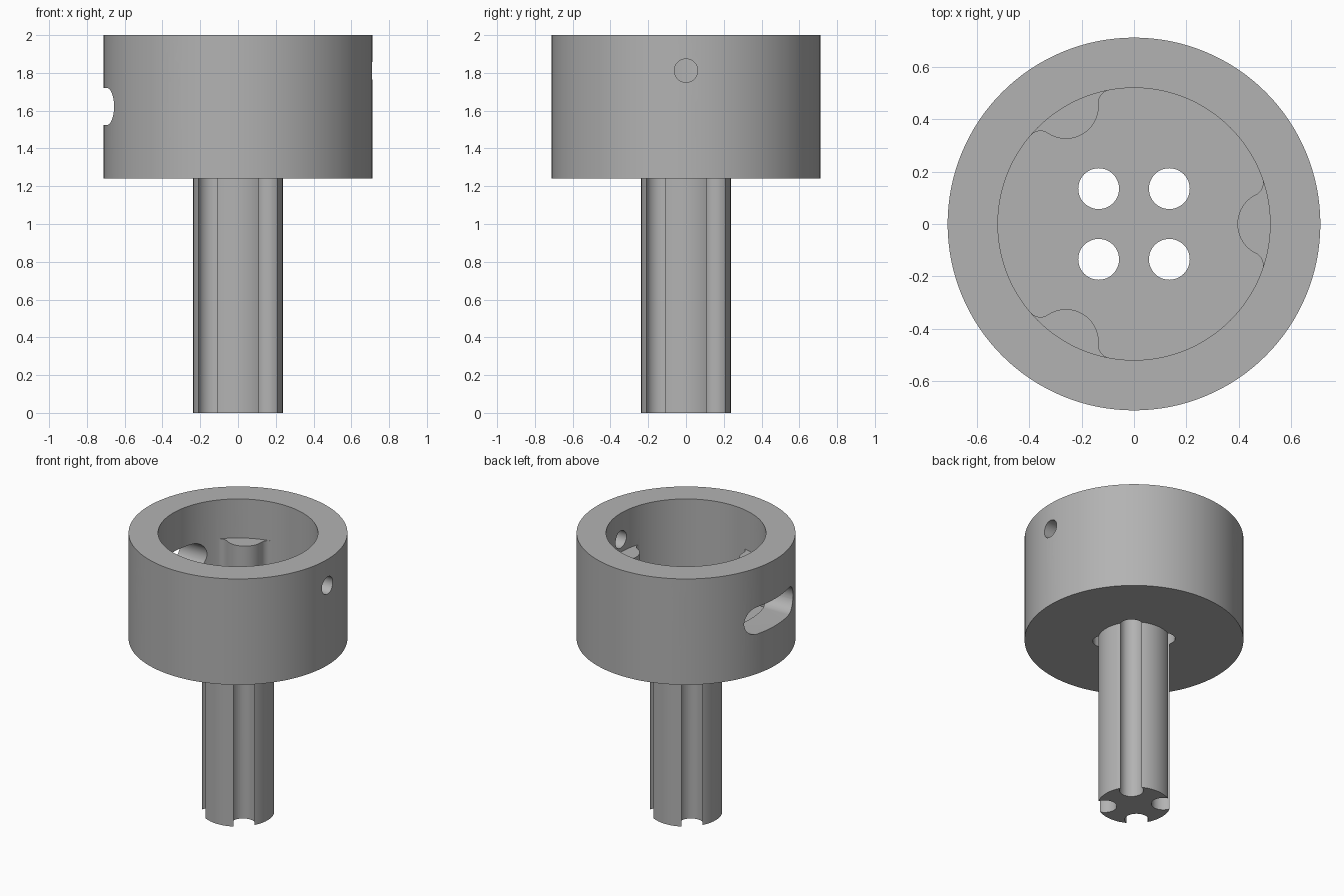
import bpy, bmesh, math
from mathutils import Matrix, Vector

cube = bpy.data.objects.get("Cube")
if cube:
    bpy.data.objects.remove(cube, do_unlink=True)

TOP, BASE, FLOOR, LEDGE = 2.0, 1.24, 1.43, 1.72
R_OUT, R_IN, R_SHAFT = 0.712, 0.52, 0.237

grey = bpy.data.materials.new("plain grey")
grey.use_nodes = True
colour = (0.45, 0.45, 0.45, 1)
grey.diffuse_color = colour
grey.node_tree.nodes["Principled BSDF"].inputs["Base Color"].default_value = colour


def make_object(name, bm):
    bmesh.ops.recalc_face_normals(bm, faces=bm.faces)
    mesh = bpy.data.meshes.new(name)
    bm.to_mesh(mesh)
    bm.free()
    mesh.materials.append(grey)
    obj = bpy.data.objects.new(name, mesh)
    bpy.context.collection.objects.link(obj)
    return obj


def arc(cx, cy, r, start, end, steps):
    """Points along an arc, angles in radians."""
    angles = [start + (end - start) * i / steps for i in range(steps + 1)]
    return [(cx + r * math.cos(a), cy + r * math.sin(a)) for a in angles]


def prism(name, outline, low, high, turn=Matrix()):
    """Extrude a flat outline from low to high, then transform it."""
    bm = bmesh.new()
    face = bm.faces.new([bm.verts.new((x, y, low)) for x, y in outline])
    lift = bmesh.ops.extrude_face_region(bm, geom=[face])["geom"]
    moved = [v for v in lift if isinstance(v, bmesh.types.BMVert)]
    bmesh.ops.translate(bm, verts=moved, vec=(0, 0, high - low))
    bm.transform(turn)
    return make_object(name, bm)


def lathe(name, profile, steps):
    bm = bmesh.new()
    verts = [bm.verts.new((r, 0, z)) for r, z in profile]
    edges = [bm.edges.new(pair) for pair in zip(verts, verts[1:])]
    bmesh.ops.spin(bm, geom=verts + edges, cent=(0, 0, 0), axis=(0, 0, 1),
                   angle=math.tau, steps=steps, use_merge=False)
    bmesh.ops.remove_doubles(bm, verts=bm.verts, dist=1e-5)
    return make_object(name, bm)


def combine(body, tool, operation):
    mod = body.modifiers.new(operation, "BOOLEAN")
    mod.object, mod.operation, mod.solver = tool, operation, "EXACT"
    bpy.context.view_layer.objects.active = body
    bpy.ops.object.modifier_apply(modifier=mod.name)
    bpy.data.objects.remove(tool, do_unlink=True)


# Cup and shaft turned in one piece
body = lathe("cup_and_shaft", [
    (0, 0), (R_SHAFT, 0), (R_SHAFT, BASE), (R_OUT, BASE), (R_OUT, TOP),
    (R_IN, TOP), (R_IN, FLOOR), (0, FLOOR)], 128)

# Filleted support bosses inside the cup
boss_r, fillet_r = 0.125, 0.05
swing = math.radians(19.5)
centre = Vector((math.cos(swing), math.sin(swing))) * (R_IN - fillet_r)
to_fillet = centre - Vector((R_IN, 0))
join = math.atan2(to_fillet.y, to_fillet.x)
half = arc(R_IN, 0, boss_r, math.pi, join, 10)
half += arc(*centre, fillet_r, join - math.pi, swing, 10)[1:]
half.append((0.6, half[-1][1]))
outline = half + [(x, -y) for x, y in reversed(half[1:])]
for k in range(3):
    turn = Matrix.Rotation(k * math.tau / 3, 4, "Z")
    combine(body, prism("boss", outline, FLOOR - 0.05, LEDGE, turn), "UNION")

# Radial screw holes above the bosses
circle = arc(0, 0, 1, 0, math.tau, 48)[:-1]
for k in range(3):
    turn = (Matrix.Rotation(k * math.tau / 3, 4, "Z")
            @ Matrix.Translation((0, 0, 1.812)) @ Matrix.Rotation(math.pi / 2, 4, "Y"))
    hole = [(x * 0.062, y * 0.062) for x, y in circle]
    combine(body, prism("screw_hole", hole, 0.4, 0.9, turn), "DIFFERENCE")

# Rounded slot through the right wall
slot = (arc(0, 0.18, 0.097, 0, math.pi, 20)
        + arc(0, -0.18, 0.097, math.pi, math.tau, 20))
turn = Matrix.Translation((0, 0, 1.622)) @ Matrix.Rotation(-math.pi / 2, 4, "Y")
combine(body, prism("side_slot", slot, 0.3, 0.9, turn), "DIFFERENCE")

# Four wire channels: open flutes on the shaft, holes through the floor
for sx in (-1, 1):
    for sy in (-1, 1):
        channel = [(sx * 0.135 + x * 0.078, sy * 0.135 + y * 0.078) for x, y in circle]
        combine(body, prism("channel", channel, -0.1, FLOOR + 0.1), "DIFFERENCE")

bpy.ops.object.select_all(action="DESELECT")
body.select_set(True)
bpy.context.view_layer.objects.active = body
bpy.ops.object.shade_smooth_by_angle(angle=math.radians(30))
